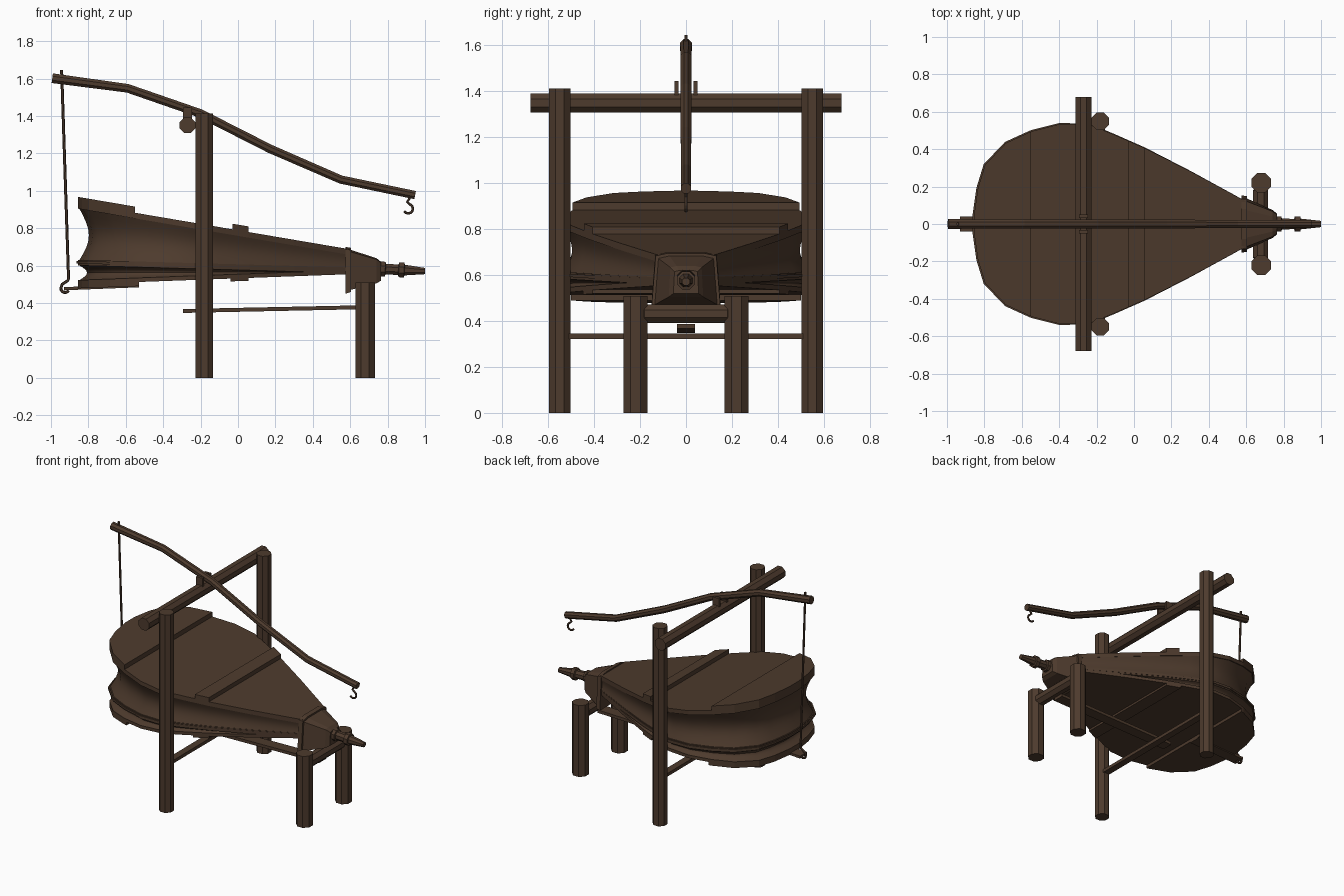
import bpy, bmesh, math
from mathutils import Vector

if "Cube" in bpy.data.objects:
    bpy.data.objects.remove(bpy.data.objects["Cube"])

wood = bpy.data.materials.new("dark brown wood")
wood.diffuse_color = (0.075, 0.043, 0.026, 1)
wood.use_nodes = True
wood.node_tree.nodes["Principled BSDF"].inputs["Base Color"].default_value = wood.diffuse_color


def loft(name, rings, smooth=False):
    """Skin a list of equal closed rings and cap both ends."""
    bm = bmesh.new()
    loops = [[bm.verts.new(p) for p in r] for r in rings]
    n = len(rings[0])
    for a, b in zip(loops, loops[1:]):
        for i in range(n):
            bm.faces.new((a[i], a[(i + 1) % n], b[(i + 1) % n], b[i]))
    bm.faces.new(loops[0])
    bm.faces.new(loops[-1])
    bmesh.ops.recalc_face_normals(bm, faces=bm.faces)
    me = bpy.data.meshes.new(name)
    bm.to_mesh(me)
    bm.free()
    me.materials.append(wood)
    ob = bpy.data.objects.new(name, me)
    bpy.context.collection.objects.link(ob)
    if smooth:
        bpy.ops.object.select_all(action='DESELECT')
        ob.select_set(True)
        bpy.context.view_layer.objects.active = ob
        bpy.ops.object.shade_smooth_by_angle(angle=math.radians(35))
    return ob


def tube(name, path, radii, n=8):
    """Round pole along a path, one radius or one per point."""
    pts = [Vector(p) for p in path]
    if not isinstance(radii, (list, tuple)):
        radii = [radii] * len(pts)
    rings = []
    for i, p in enumerate(pts):
        t = (pts[min(i + 1, len(pts) - 1)] - pts[max(i - 1, 0)]).normalized()
        side = Vector((1, 0, 0)) if abs(t.y) > 0.9 else Vector((0, 1, 0))
        up = t.cross(side).normalized()
        side = up.cross(t)
        ang = [(k + 0.5) * math.tau / n for k in range(n)]
        rings.append([p + radii[i] * (side * math.cos(a) + up * math.sin(a)) for a in ang])
    return loft(name, rings)


def box(name, x0, x1, y0, y1, z0, z1, dz=0):
    """Box whose far x end is raised by dz."""
    return loft(name, [[(x, y0, z0 + d), (x, y1, z0 + d), (x, y1, z1 + d), (x, y0, z1 + d)]
                       for x, d in ((x0, 0), (x1, dz))])


# Teardrop outline of the bellows: x and half width
HALF = [(-0.855, 0.05), (-0.835, 0.19), (-0.797, 0.315), (-0.685, 0.433), (-0.55, 0.495),
        (-0.395, 0.535), (-0.235, 0.53), (-0.10, 0.475), (0.06, 0.405), (0.30, 0.283),
        (0.49, 0.18), (0.60, 0.12)]


def width(x):
    for (a, wa), (b, wb) in zip(HALF, HALF[1:]):
        if a <= x <= b:
            return wa + (wb - wa) * (x - a) / (b - a)


def outline(x0=-0.9, x1=0.6):
    """Closed piece of the teardrop between two x positions."""
    h = [p for p in HALF if x0 < p[0] < x1]
    if x0 > HALF[0][0]:
        h = [(x0, width(x0))] + h
    h.append((x1, width(x1)))
    return h + [(x, -w) for x, w in reversed(h)]


def inset(pts, d):
    """Move outline inwards, less towards the nozzle."""
    out = []
    for i, (x, y) in enumerate(pts):
        a, b = pts[i - 1], pts[(i + 1) % len(pts)]
        tx, ty = b[0] - a[0], b[1] - a[1]
        ln = math.hypot(tx, ty)
        k = d * max(0.12, min(1, (0.6 - x) / 1.4))
        out.append((x + k * ty / ln, y - k * tx / ln))
    return out


def top_z(x):
    return 0.789 - 0.17 * x


def mid_z(x):
    return 0.607 - 0.028 * x


def low_z(x):
    return 0.532 + 0.037 * x


def slab(name, pts, f, lo, hi):
    return loft(name, [[(x, y, f(x) + h) for x, y in pts] for h in (lo, hi)])


def leather(name, f_lo, f_hi, depth, steps=8):
    """Skin that sags inwards between two boards."""
    rings = []
    for i in range(steps + 1):
        t = i / steps
        p = inset(outline(), 0.008 + depth * math.sin(math.pi * t))
        rings.append([(x, y, f_lo(x) * (1 - t) + f_hi(x) * t) for x, y in p])
    return loft(name, rings, True)


# Bellows boards with rear planks and cross battens
slab("top_board", outline(), top_z, -0.03, 0)
slab("top_rear_plank", outline(x1=-0.55), top_z, 0, 0.033)
slab("top_batten", outline(-0.03, 0.055), top_z, 0, 0.03)
slab("middle_board", outline(), mid_z, -0.03, 0)
slab("middle_board_trim", inset(outline(), -0.008), mid_z, -0.02, -0.006)
slab("bottom_board", outline(), low_z, 0, 0.022)
slab("bottom_rear_plank", outline(x1=-0.53), low_z, -0.022, 0)
slab("bottom_batten", outline(-0.04, 0.055), low_z, -0.015, 0)
box("bottom_handle", -0.93, -0.53, -0.04, 0.04, 0.468, 0.485, 0.016)

# Leather skins
leather("upper_leather", mid_z, lambda x: top_z(x) - 0.03, 0.05)
leather("lower_leather", lambda x: low_z(x) + 0.022, lambda x: mid_z(x) - 0.03, 0.04)


# Nozzle block: flange and tapered head
def section(x, wb, wt, zb, zt):
    zm = zb + (zt - zb) * 0.95
    return [(x, -wb, zb), (x, wb, zb), (x, wt, zm), (x, wt * 0.6, zt), (x, -wt * 0.6, zt), (x, -wt, zm)]


loft("nozzle_flange", [section(0.575, 0.152, 0.135, 0.45, 0.70),
                       section(0.605, 0.150, 0.132, 0.46, 0.695)])
loft("nozzle_head", [section(0.60, 0.138, 0.122, 0.47, 0.685),
                     section(0.74, 0.075, 0.068, 0.505, 0.64),
                     section(0.765, 0.055, 0.050, 0.52, 0.62)])
prof = [(0.755, 0.044), (0.787, 0.042), (0.79, 0.031), (0.857, 0.030), (0.86, 0.043),
        (0.888, 0.043), (0.891, 0.031), (1.0, 0.018)]
tube("nozzle", [(x, 0, 0.583 - 0.05 * (x - 0.755)) for x, r in prof], [r for x, r in prof])

# Frame posts and logs
for s, side in ((-1, "front"), (1, "back")):
    tube(side + "_tall_post", [(-0.18, s * 0.55, 0), (-0.18, s * 0.55, 1.413)], 0.05)
    tube(side + "_short_post", [(0.68, s * 0.22, 0), (0.68, s * 0.22, 0.51)], 0.056)
    box(side + "_lever_bracket", -0.295, -0.245, s * 0.042 - 0.009, s * 0.042 + 0.009, 1.35, 1.445)
tube("top_crossbar", [(-0.27, -0.678, 1.35), (-0.27, 0.678, 1.35)], 0.045)
tube("nozzle_log", [(0.677, -0.195, 0.432), (0.677, -0.18, 0.432), (0.677, 0.18, 0.432),
                    (0.677, 0.195, 0.432)], [0.03, 0.044, 0.044, 0.03])
box("cross_rail", -0.205, -0.155, -0.53, 0.53, 0.322, 0.345)
box("long_rail", -0.295, 0.67, -0.04, 0.04, 0.347, 0.368, 0.02)

# Bent lever pole
tube("lever_pole", [(-0.993, 0, 1.602), (-0.59, 0, 1.548), (-0.20, 0, 1.413), (0.17, 0, 1.225),
                    (0.55, 0, 1.06), (0.947, 0, 0.977)], [0.028, 0.025, 0.025, 0.025, 0.024, 0.024])


# Iron rod and hook
def arc(cx, cz, r, a0, a1, n=7):
    return [(cx + r * math.cos(math.radians(a0 + (a1 - a0) * i / n)), 0,
             cz + r * math.sin(math.radians(a0 + (a1 - a0) * i / n))) for i in range(n + 1)]


tube("pull_rod", [(-0.943, 0, 1.645), (-0.906, 0, 0.53), (-0.91, 0, 0.52), (-0.94, 0, 0.50)]
     + arc(-0.925, 0.478, 0.022, 150, 330), 0.008, 6)
tube("lever_hook", [(0.925, 0, 0.985), (0.917, 0, 0.96), (0.905, 0, 0.94)]
     + arc(0.91, 0.904, 0.025, 60, -150), 0.007, 6)
